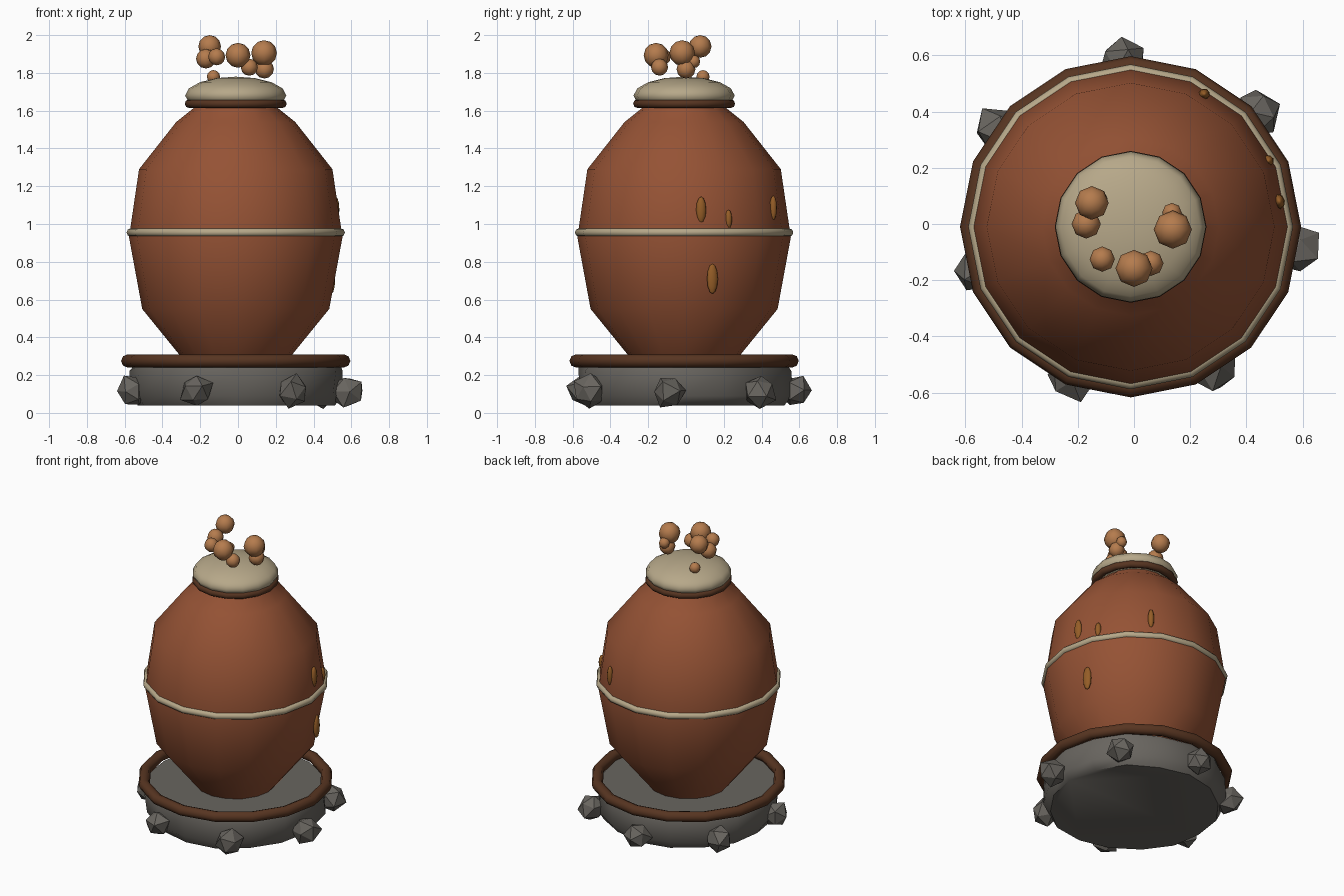
import bpy, bmesh, math, random
from mathutils import Vector

if "Cube" in bpy.data.objects:
    bpy.data.objects.remove(bpy.data.objects["Cube"])

random.seed(7)
CX, CY = -0.012, -0.01


def material(name, rgb):
    m = bpy.data.materials.new(name)
    m.diffuse_color = (*rgb, 1)
    m.use_nodes = True
    m.node_tree.nodes["Principled BSDF"].inputs["Base Color"].default_value = m.diffuse_color
    return m


CLAY = material("clay", (0.30, 0.085, 0.035))
CREAM = material("cream", (0.47, 0.39, 0.25))
DARK = material("dark_brown", (0.095, 0.035, 0.015))
STONE = material("stone", (0.14, 0.13, 0.115))
FOAM = material("foam", (0.46, 0.20, 0.075))
AMBER = material("amber", (0.30, 0.11, 0.02))


def finish(name, mat, smooth=None):
    o = bpy.context.object
    o.name = name
    o.data.materials.append(mat)
    if smooth:
        bpy.ops.object.shade_smooth_by_angle(angle=math.radians(smooth))
    return o


def lathe(name, profile, mat, n=16, smooth=50, jitter=0.0):
    """Closed solid of revolution from (radius, z) points."""
    bm = bmesh.new()
    rings = []
    for r, z in profile:
        ring = []
        for i in range(n):
            a = 2 * math.pi * i / n
            rr = r + random.uniform(-jitter, jitter)
            ring.append(bm.verts.new((CX + rr * math.cos(a), CY + rr * math.sin(a), z)))
        rings.append(ring)
    for lo, hi in zip(rings, rings[1:]):
        for i in range(n):
            j = (i + 1) % n
            bm.faces.new((lo[i], lo[j], hi[j], hi[i]))
    bm.faces.new(rings[0][::-1])
    bm.faces.new(rings[-1])
    me = bpy.data.meshes.new(name)
    bm.to_mesh(me)
    bm.free()
    o = bpy.data.objects.new(name, me)
    bpy.context.collection.objects.link(o)
    bpy.ops.object.select_all(action='DESELECT')
    bpy.context.view_layer.objects.active = o
    o.select_set(True)
    return finish(name, mat, smooth)


def ring(name, major, minor, z, mat):
    bpy.ops.mesh.primitive_torus_add(major_segments=16, minor_segments=8, major_radius=major,
                                     minor_radius=minor, location=(CX, CY, z))
    return finish(name, mat, 60)


def ball(name, loc, scale, mat, seg=8, rings=6, rot=0):
    bpy.ops.mesh.primitive_uv_sphere_add(segments=seg, ring_count=rings, radius=1,
                                         location=loc, rotation=(0, 0, rot))
    bpy.context.object.scale = scale
    return finish(name, mat, 70)


# stone base and its rim
lathe("stone_base", [(0.53, 0.04), (0.56, 0.09), (0.565, 0.22), (0.55, 0.25)], STONE, jitter=0.012)
ring("base_rim", 0.572, 0.035, 0.275, DARK)

# stones round the base
for k in range(7):
    a = math.radians(-9 + k * 360 / 7)
    bpy.ops.mesh.primitive_ico_sphere_add(
        subdivisions=1, radius=0.09,
        location=(0.585 * math.cos(a), 0.585 * math.sin(a), 0.115),
        rotation=[random.uniform(0, 6) for _ in range(3)])
    o = finish(f"base_stone_{k + 1}", STONE)
    for v in o.data.vertices:
        v.co *= random.uniform(0.85, 1.12)

# jar body with waist band
lathe("jar_body", [(0.225, 0.22), (0.30, 0.31), (0.495, 0.55), (0.565, 0.93), (0.512, 1.29),
                   (0.315, 1.54), (0.215, 1.62), (0.20, 1.66)], CLAY)
ring("waist_band", 0.556, 0.022, 0.955, CREAM)

# lid and lid ring
ring("lid_ring", 0.247, 0.023, 1.637, DARK)
ball("lid", (CX, CY, 1.68), (0.268, 0.268, 0.10), CREAM, 16, 8)

# foam bubbles: x, y, z, radius
bubbles = [(-.15, .075, 1.94, .06), (-.17, .0, 1.875, .052), (-.113, -.125, 1.885, .045),
           (-.13, .09, 1.78, .035), (0, -.158, 1.893, .066), (.06, -.14, 1.83, .045),
           (.138, -.02, 1.905, .068), (.14, .0, 1.82, .05), (.135, .04, 1.86, .035)]
for i, (x, y, z, r) in enumerate(bubbles):
    ball(f"bubble_{i + 1}", (x, y, z), (r, r, r), FOAM)

# amber drips on the side: x, y, z, half width, half height
drips = [(.517, .08, 1.075, .027, .07), (.478, .225, 1.025, .02, .05),
         (.25, .462, 1.085, .02, .065), (.495, .14, .71, .03, .08)]
for i, (x, y, z, w, h) in enumerate(drips):
    ball(f"drip_{i + 1}", (x, y, z), (0.02, w, h), AMBER, rot=math.atan2(y, x))
